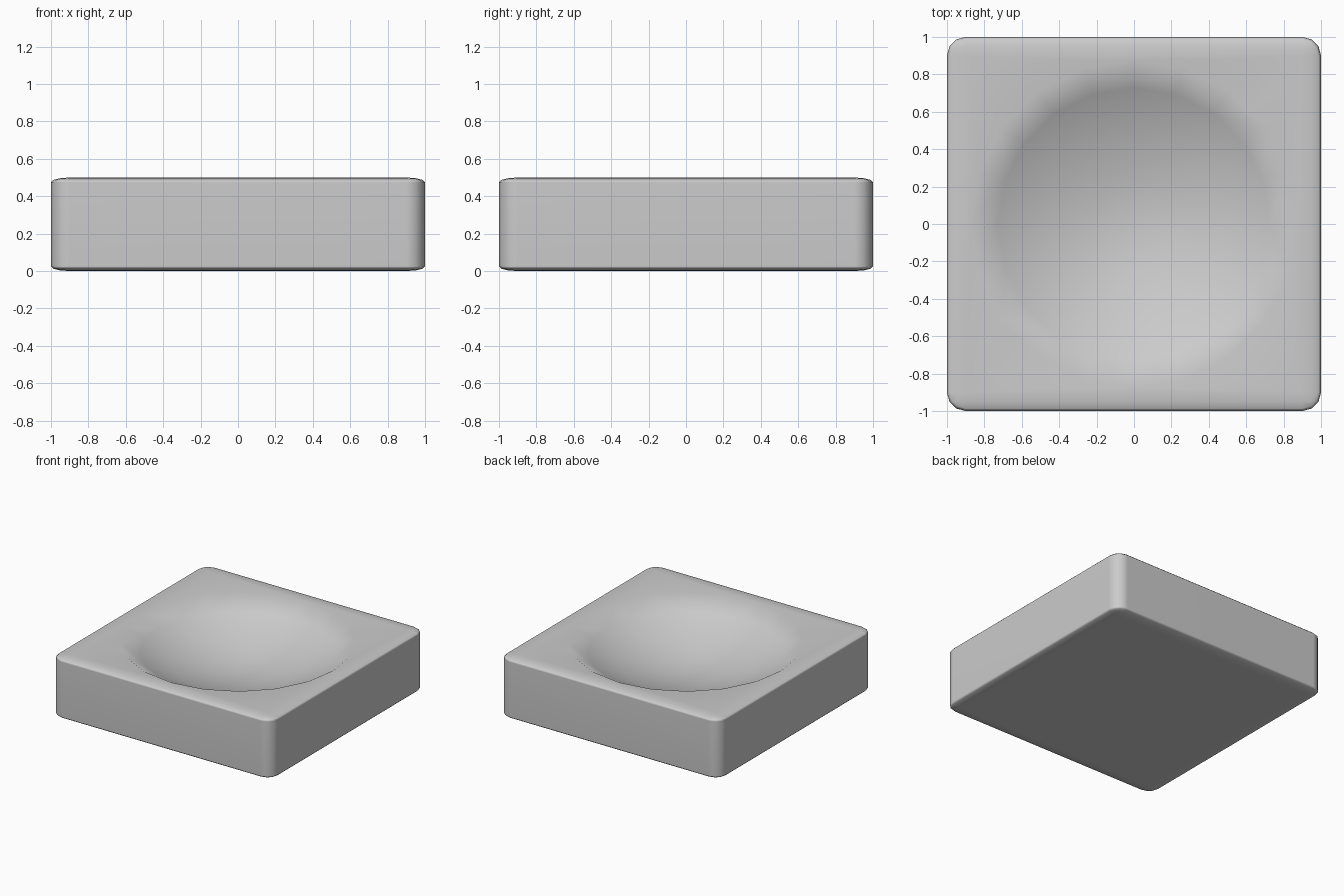
import bpy, math

if "Cube" in bpy.data.objects:
    bpy.data.objects.remove(bpy.data.objects["Cube"])

# Block: a beveled cube, flattened afterwards so the rounding is flatter in z
bpy.ops.mesh.primitive_cube_add(size=2, location=(0, 0, 0.25))
block = bpy.context.object
block.name = "dished_block"
bevel = block.modifiers.new("rounded_edges", "BEVEL")
bevel.width = 0.1
bevel.segments = 3
bpy.ops.object.modifier_apply(modifier=bevel.name)
block.scale = (1, 1, 0.25)
bpy.ops.object.transform_apply(location=True, rotation=False, scale=True)

# Dish: sphere whose cap meets the top face at the rim radius
rim, radius = 0.88, 1.6
centre_z = 0.5 + math.sqrt(radius ** 2 - rim ** 2)
bpy.ops.mesh.primitive_uv_sphere_add(segments=20, ring_count=20, radius=radius,
                                     location=(0, 0, centre_z))
cutter = bpy.context.object
cutter.name = "dish_cutter"
cutter.hide_render = True

# Carve the dish into the block
bpy.ops.object.select_all(action="DESELECT")
block.select_set(True)
bpy.context.view_layer.objects.active = block
cut = block.modifiers.new("dish", "BOOLEAN")
cut.operation = "DIFFERENCE"
cut.solver = "EXACT"
cut.object = cutter
bpy.ops.object.modifier_apply(modifier=cut.name)
bpy.data.objects.remove(cutter)

# Smooth shading that keeps the large flat faces flat
bpy.ops.object.shade_smooth_by_angle(angle=math.radians(60))
flat = block.modifiers.new("flat_faces", "WEIGHTED_NORMAL")
flat.keep_sharp = True
bpy.ops.object.modifier_apply(modifier=flat.name)
